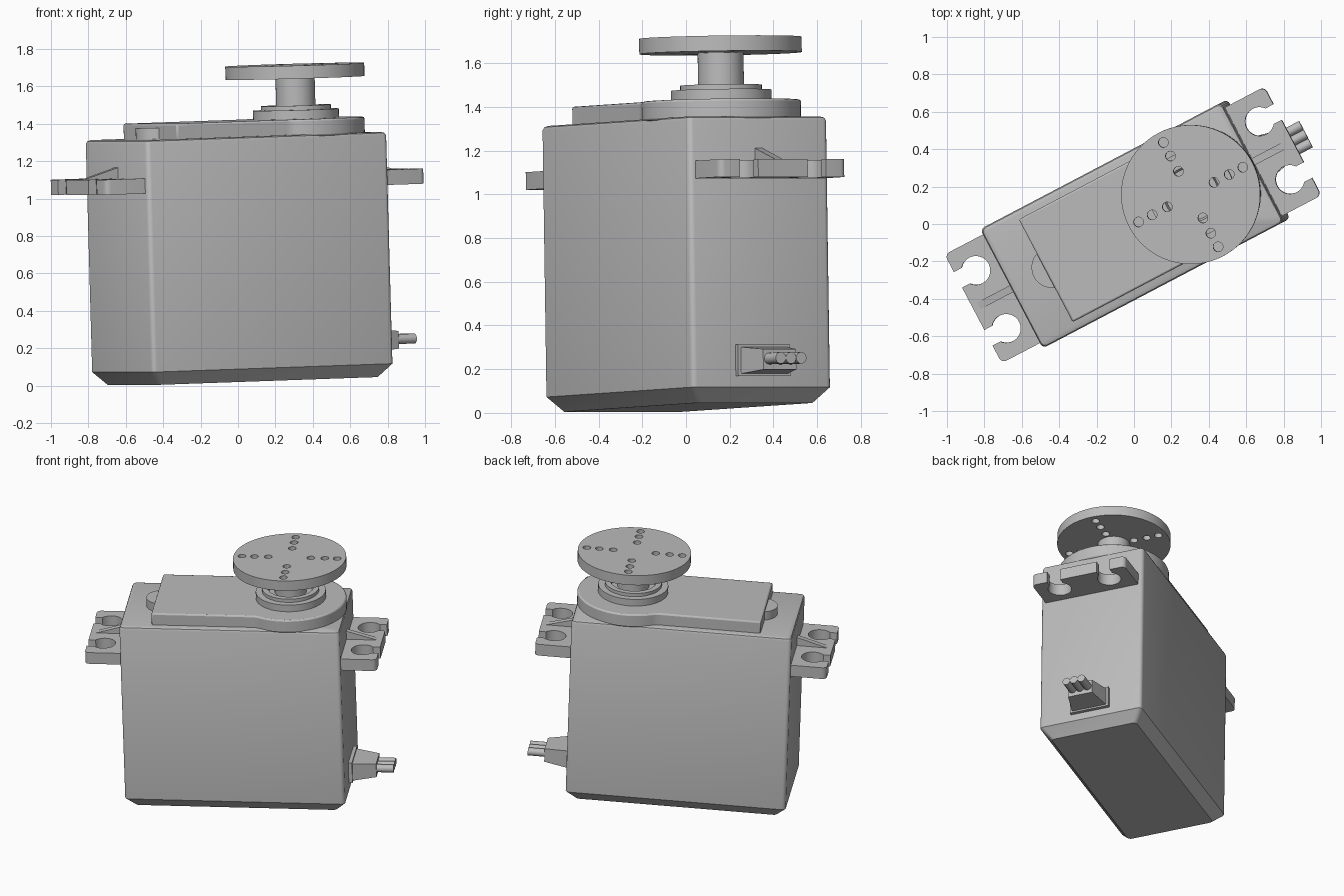
import bpy, bmesh, math
from math import cos, sin, pi, radians
from mathutils import Matrix

cube = bpy.data.objects.get("Cube")
if cube:
    bpy.data.objects.remove(cube, do_unlink=True)

# The whole unit is turned about z and leans slightly along its length
FRAME = (Matrix.Translation((0.025, 0.011, 0.025))
         @ Matrix.Rotation(radians(27.7), 4, 'Z')
         @ Matrix.Rotation(radians(-1.8), 4, 'Y'))

grey = bpy.data.materials.new("plain grey")
grey.use_nodes = True
GREY = (0.5, 0.5, 0.5, 1)
grey.diffuse_color = GREY
grey.node_tree.nodes["Principled BSDF"].inputs["Base Color"].default_value = GREY


def finish(name, bm):
    bmesh.ops.recalc_face_normals(bm, faces=bm.faces)
    mesh = bpy.data.meshes.new(name)
    bm.to_mesh(mesh)
    bm.free()
    ob = bpy.data.objects.new(name, mesh)
    bpy.context.collection.objects.link(ob)
    mesh.materials.append(grey)
    ob.matrix_world = FRAME
    return ob


def activate(ob):
    bpy.ops.object.select_all(action='DESELECT')
    ob.select_set(True)
    bpy.context.view_layer.objects.active = ob


def smooth(ob):
    activate(ob)
    bpy.ops.object.shade_smooth_by_angle(angle=radians(35))


def skin(bm, rings):
    """Join equal point rings into a capped solid."""
    loops = [[bm.verts.new(p) for p in ring] for ring in rings]
    n = len(loops[0])
    for a, b in zip(loops, loops[1:]):
        for i in range(n):
            j = (i + 1) % n
            bm.faces.new((a[i], a[j], b[j], b[i]))
    bm.faces.new(loops[0][::-1])
    bm.faces.new(loops[-1])


def loft(name, rings):
    bm = bmesh.new()
    skin(bm, rings)
    return finish(name, bm)


def prism(name, outline, low, high):
    return loft(name, [[(x, y, z) for x, y in outline] for z in (low, high)])


def arc(cx, cy, r, start, end, steps):
    angles = [radians(start + (end - start) * i / steps) for i in range(steps + 1)]
    return [(cx + r * cos(a), cy + r * sin(a)) for a in angles]


def circle(cx, cy, r, n):
    return arc(cx, cy, r, 0, 360, n)[:-1]


def rounded_rect(hx, hy, r):
    pts = []
    for k, (sx, sy) in enumerate([(1, 1), (-1, 1), (-1, -1), (1, -1)]):
        pts += arc(sx * (hx - r), sy * (hy - r), r, 90 * k, 90 * k + 90, 4)
    return pts


# Case: chamfered foot, softly rounded upright and top edges
LENGTH, WIDTH, TOP = 0.728, 0.36, 1.31
steps = [(0.06, 0), (0, 0.07), (0, TOP - 0.02), (0.006, TOP - 0.006), (0.02, TOP)]
smooth(loft("case", [[(x, y, z) for x, y in
                      rounded_rect(LENGTH - d, WIDTH - d, 0.025)] for d, z in steps]))

# Raised lid: narrow deck flowing into the round gearbox boss
SHAFT, BOSS, DECK, FILLET = 0.367, 0.365, 0.31, 0.12
fy = DECK + FILLET
fx = SHAFT - math.sqrt((BOSS + FILLET) ** 2 - fy ** 2)
turn = math.degrees(math.atan2(fy, fx - SHAFT))
half = [(-0.518, DECK)] + arc(fx, fy, FILLET, -90, turn - 180, 5)
half += arc(SHAFT, 0, BOSS, turn, 0, 24)[1:]
outline = half + [(x, -y) for x, y in half[-2::-1]]
lid = prism("lid", outline, TOP - 0.01, 1.392)
bevel = lid.modifiers.new("soft edge", 'BEVEL')
bevel.width, bevel.segments, bevel.angle_limit = 0.01, 2, radians(50)
smooth(lid)

# Round pad peeking out behind the lid
smooth(prism("rear_pad", circle(-0.48, 0, 0.11, 40), TOP - 0.01, 1.37))


# Turned collar with a recess, and the output shaft
def lathe(name, profile, n=48):
    smooth(loft(name, [[(x, y, z) for x, y in circle(SHAFT, 0, r, n)]
                       for r, z in profile]))


lathe("collar", [(0.23, 1.38), (0.23, 1.44), (0.187, 1.44), (0.187, 1.463),
                 (0.15, 1.463), (0.14, 1.435)])
lathe("output_shaft", [(0.105, 1.42), (0.105, 1.62)])

# Horn disc with four rows of through holes
horn = prism("horn_disc", circle(SHAFT, 0, 0.372, 72), 1.61, 1.68)
bm = bmesh.new()
for k in range(4):
    for d in (0.141, 0.233, 0.315):
        cx, cy = SHAFT + d * cos(k * pi / 2), d * sin(k * pi / 2)
        skin(bm, [[(x, y, z) for x, y in circle(cx, cy, 0.026, 20)]
                  for z in (1.55, 1.75)])
cutter = finish("hole_cutter", bm)
cutter.hide_render = True
cut = horn.modifiers.new("holes", 'BOOLEAN')
cut.object, cut.operation, cut.solver = cutter, 'DIFFERENCE', 'EXACT'
activate(horn)
bpy.ops.object.modifier_apply(modifier=cut.name)
bpy.data.objects.remove(cutter, do_unlink=True)
smooth(horn)

# Mounting tabs with open keyhole slots and a centre rib
END, HALF, HOLE_X, HOLE_Y, HOLE_R, SLOT = 0.965, 0.328, 0.857, 0.175, 0.077, 0.047
mouth = math.degrees(math.asin(SLOT / HOLE_R))
edge = [(0.7, HALF)] + arc(END - 0.03, HALF - 0.03, 0.03, 90, 0, 5)
edge += [(END, HOLE_Y + SLOT)]
edge += arc(HOLE_X, HOLE_Y, HOLE_R, mouth, 360 - mouth, 28)
edge += [(END, HOLE_Y - SLOT)]
plan = edge + [(x, -y) for x, y in reversed(edge)]
TAB_LOW, TAB_TOP = 1.025, 1.106
for side, s in (("left", 1), ("right", -1)):
    smooth(prism(side + "_tab", [(s * x, y) for x, y in plan], TAB_LOW, TAB_TOP))
    rib = [(0.7, TAB_TOP - 0.02), (0.93, TAB_TOP - 0.02), (0.93, TAB_TOP),
           (LENGTH, TAB_TOP + 0.058), (0.7, TAB_TOP + 0.058)]
    loft(side + "_rib", [[(s * x, y, z) for x, z in rib] for y in (-0.02, 0.02)])


# Cable outlet: flange, tapered strain relief and three wires
def rect_ring(x, hy, hz):
    return [(x, sy * hy, 0.192 + sz * hz)
            for sy, sz in ((1, 1), (-1, 1), (-1, -1), (1, -1))]


loft("cable_flange", [rect_ring(x, 0.135, 0.072) for x in (0.71, 0.752)])
loft("strain_relief", [rect_ring(0.74, 0.122, 0.062), rect_ring(0.905, 0.085, 0.047)])
for i, name in enumerate(("wire_right", "wire_middle", "wire_left")):
    ring = circle((i - 1) * 0.053, 0.195, 0.0265, 20)
    smooth(loft(name, [[(x, y, z) for y, z in ring] for x in (0.89, 1.017)]))
